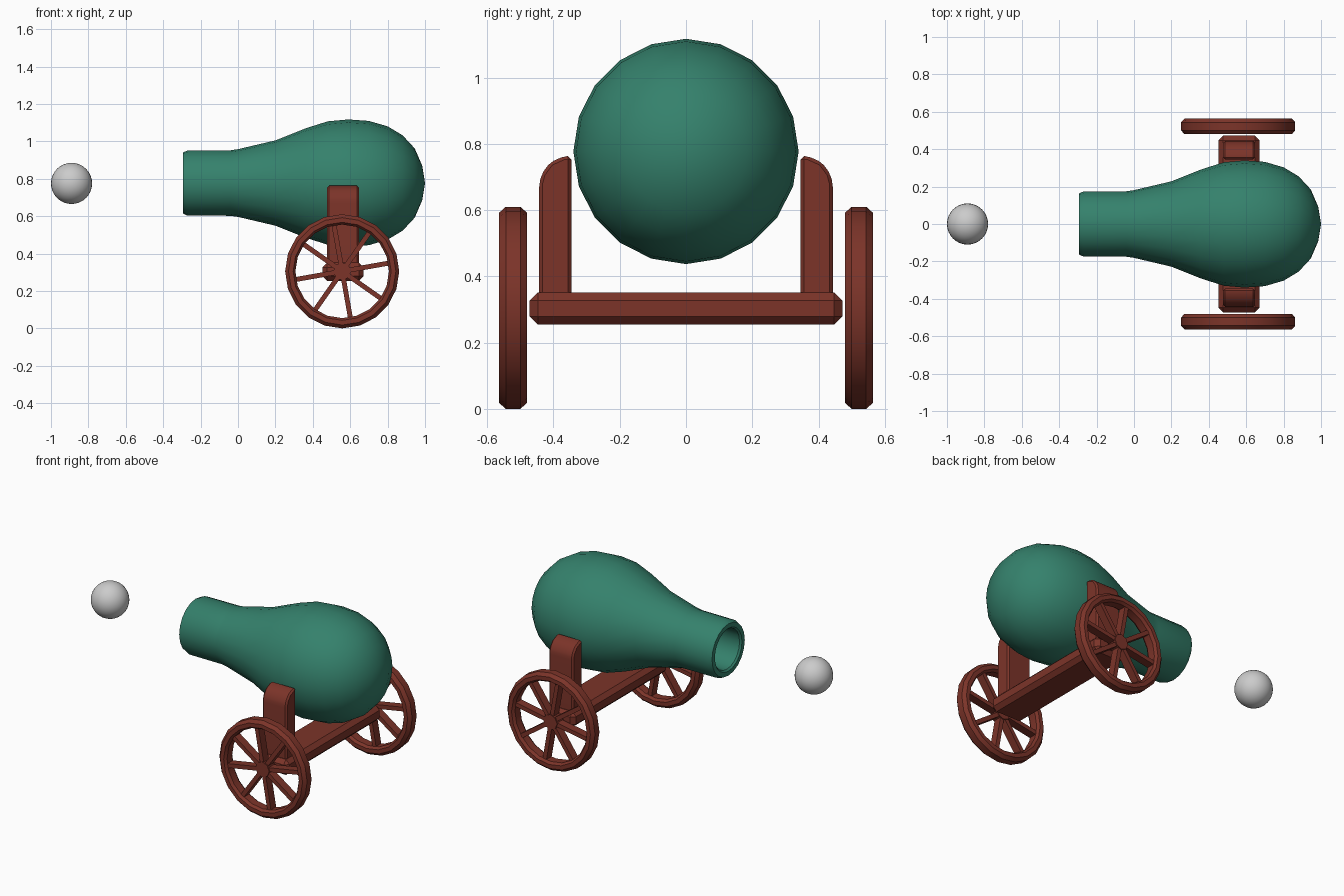
import bpy, bmesh
from math import sin, cos, pi, radians
from mathutils import Matrix, Vector

if "Cube" in bpy.data.objects:
    bpy.data.objects.remove(bpy.data.objects["Cube"])


def paint(name, rgb):
    m = bpy.data.materials.new(name)
    m.diffuse_color = (*rgb, 1)
    m.use_nodes = True
    m.node_tree.nodes["Principled BSDF"].inputs["Base Color"].default_value = m.diffuse_color
    return m


GREEN = paint("green_metal", (0.035, 0.22, 0.15))
BROWN = paint("brown_wood", (0.20, 0.034, 0.022))


def finish(name, bm, mat=None, bevel=0):
    bmesh.ops.remove_doubles(bm, verts=bm.verts, dist=1e-5)
    if bevel:
        bmesh.ops.bevel(bm, geom=bm.edges[:], offset=bevel, segments=1, affect='EDGES')
    bmesh.ops.recalc_face_normals(bm, faces=bm.faces)
    me = bpy.data.meshes.new(name)
    bm.to_mesh(me)
    bm.free()
    ob = bpy.data.objects.new(name, me)
    bpy.context.collection.objects.link(ob)
    if mat:
        me.materials.append(mat)
    bpy.ops.object.select_all(action='DESELECT')
    ob.select_set(True)
    bpy.context.view_layer.objects.active = ob
    bpy.ops.object.shade_smooth_by_angle(angle=radians(32))
    return ob


def lathe(bm, profile, axis, centre, sides=20, closed=False):
    """Spin (distance along axis, radius) points around the x or y axis."""
    rings = []
    for a, r in profile:
        ring = []
        for i in range(sides):
            u, v = r * sin(2 * pi * i / sides), r * cos(2 * pi * i / sides)
            p = Vector((a, u, v) if axis == 'x' else (u, a, v))
            ring.append(bm.verts.new(p + Vector(centre)))
        rings.append(ring)
    pairs = list(zip(rings, rings[1:])) + ([(rings[-1], rings[0])] if closed else [])
    for p, q in pairs:
        for i in range(sides):
            j = (i + 1) % sides
            bm.faces.new((p[i], p[j], q[j], q[i]))


def box(bm, size, matrix):
    bmesh.ops.create_cube(bm, size=1, matrix=matrix @ Matrix.Diagonal((*size, 1)))


# Barrel with hollow bore
bm = bmesh.new()
lathe(bm, [(0.02, 0), (0.02, 0.125), (-0.285, 0.125), (-0.295, 0.135), (-0.295, 0.163),
           (-0.27, 0.174), (-0.04, 0.175), (0.0, 0.181), (0.2, 0.228), (0.36, 0.292),
           (0.48, 0.330), (0.59, 0.340), (0.70, 0.332), (0.80, 0.303), (0.88, 0.255),
           (0.945, 0.185), (0.985, 0.092), (1.0, 0)], 'x', (0, 0, 0.777))
finish("barrel", bm, GREEN)

# Cannonball
bm = bmesh.new()
bmesh.ops.create_uvsphere(bm, u_segments=32, v_segments=16, radius=0.11,
                          matrix=Matrix.Translation((-0.89, 0, 0.775)))
finish("cannonball", bm)

# Axle beam
bm = bmesh.new()
box(bm, (0.22, 0.944, 0.097), Matrix.Translation((0.562, 0, 0.303)))
finish("axle_beam", bm, BROWN, 0.025)

for side, s in (("right", -1), ("left", 1)):
    # Upright cheek with rounded outer shoulder
    bm = bmesh.new()
    outline = [(0.346, 0.30), (0.346, 0.763), (0.368, 0.763), (0.41, 0.744),
               (0.435, 0.71), (0.443, 0.68), (0.443, 0.30)]
    face = bm.faces.new([bm.verts.new((0.477, s * y, z)) for y, z in outline])
    ext = bmesh.ops.extrude_face_region(bm, geom=[face])
    bmesh.ops.translate(bm, vec=(0.17, 0, 0),
                        verts=[v for v in ext["geom"] if isinstance(v, bmesh.types.BMVert)])
    bmesh.ops.recalc_face_normals(bm, faces=bm.faces)
    finish(side + "_upright", bm, BROWN, 0.01)

    # Wheel rim
    hub = Vector((0.557, s * 0.522, 0.305))
    bm = bmesh.new()
    lathe(bm, [(-0.022, 0.305), (0.022, 0.305), (0.042, 0.287), (0.042, 0.262),
               (0.025, 0.25), (-0.025, 0.25), (-0.042, 0.262), (-0.042, 0.287)],
          'y', hub, 20, True)
    finish(side + "_wheel_rim", bm, BROWN)

    # Hub and eight spokes
    bm = bmesh.new()
    lathe(bm, [(-0.032, 0), (-0.032, 0.048), (0.032, 0.048), (0.032, 0)], 'y', hub, 8)
    for i in range(8):
        turn = Matrix.Rotation(-radians(10 + 45 * i), 4, 'Y')
        box(bm, (0.24, 0.052, 0.026),
            Matrix.Translation(hub) @ turn @ Matrix.Translation((0.14, 0, 0)))
    finish(side + "_wheel_spokes", bm, BROWN)
